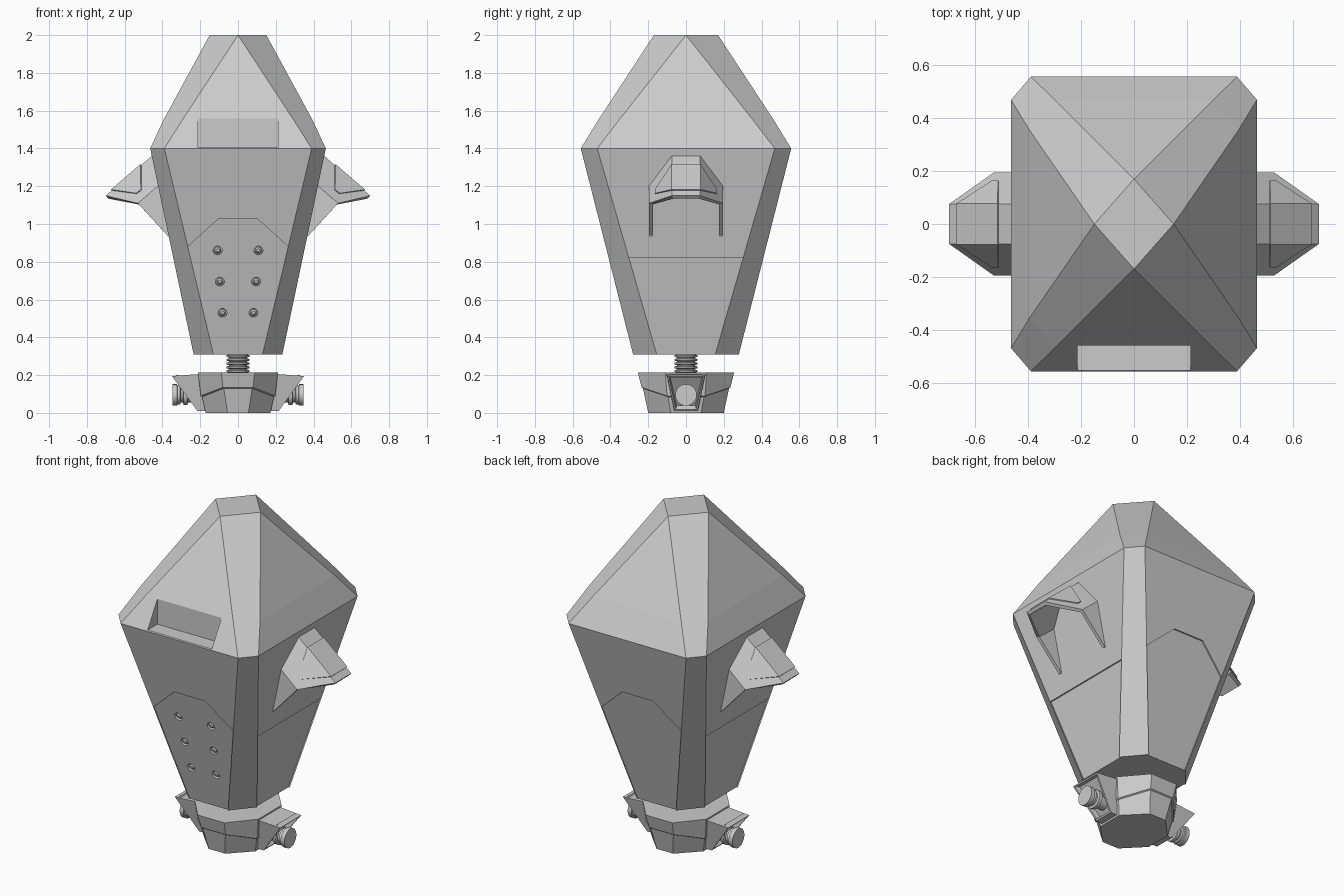
import bpy, bmesh, math
from mathutils import Vector, Matrix

cube = bpy.data.objects.get("Cube")
if cube:
    bpy.data.objects.remove(cube)

grey = bpy.data.materials.new("plain grey")
grey.use_nodes = True
colour = (0.6, 0.6, 0.6, 1)
grey.diffuse_color = colour
grey.node_tree.nodes["Principled BSDF"].inputs["Base Color"].default_value = colour


def finish(name, bm, recalc=True):
    if recalc:
        bmesh.ops.recalc_face_normals(bm, faces=bm.faces)
    mesh = bpy.data.meshes.new(name)
    bm.to_mesh(mesh)
    bm.free()
    mesh.materials.append(grey)
    obj = bpy.data.objects.new(name, mesh)
    bpy.context.collection.objects.link(obj)
    return obj


def apply(obj, kind, **settings):
    mod = obj.modifiers.new(kind.title(), kind)
    for key, value in settings.items():
        setattr(mod, key, value)
    bpy.context.view_layer.objects.active = obj
    bpy.ops.object.modifier_apply(modifier=mod.name)


def cut(obj, cutter):
    cutter.hide_render = True
    apply(obj, 'BOOLEAN', object=cutter, operation='DIFFERENCE', solver='EXACT')
    bpy.data.objects.remove(cutter)


def mirror(obj):
    apply(obj, 'MIRROR')


def octagon(hx, hy, cx, cy, z, side_z=None):
    """Rectangle with cut corners; side_z lowers the corners on the x sides."""
    s = z if side_z is None else side_z
    quarter = [(cx, hy, z), (hx, cy, s)]
    pts = []
    for sx, sy, flip in ((1, 1, 0), (1, -1, 1), (-1, -1, 0), (-1, 1, 1)):
        q = [Vector((x * sx, y * sy, h)) for x, y, h in quarter]
        pts += q[::-1] if flip else q
    return pts


def loft(name, rings):
    bm = bmesh.new()
    loops = [[bm.verts.new(p) for p in ring] for ring in rings]
    for a, b in zip(loops, loops[1:]):
        n = len(a)
        for i in range(n):
            j = (i + 1) % n
            bm.faces.new((a[i], a[j], b[j], b[i]))
    bm.faces.new(loops[0])
    bm.faces.new(loops[-1])
    bmesh.ops.remove_doubles(bm, verts=bm.verts, dist=0.0005)
    return finish(name, bm)


def slab(name, pts, offset):
    """Flat polygon thickened by an offset to both sides."""
    off = Vector(offset)
    return loft(name, [[Vector(p) - off for p in pts], [Vector(p) + off for p in pts]])


def lathe(name, profile, matrix, sides=20):
    rings = [[matrix @ Vector((r * math.cos(math.tau * i / sides),
                               r * math.sin(math.tau * i / sides), h))
              for i in range(sides)] for r, h in profile]
    obj = loft(name, rings)
    bpy.ops.object.select_all(action='DESELECT')
    obj.select_set(True)
    bpy.context.view_layer.objects.active = obj
    bpy.ops.object.shade_smooth_by_angle(angle=math.radians(35))
    return obj


# Body: tapered octagon below, pointed roof above
WIDE, LOW, MID, TOP = 1.4, 0.31, 1.55, 2.0
body = loft("body", [
    octagon(0.235, 0.28, 0.13, 0.155, LOW),
    octagon(0.465, 0.557, 0.39, 0.47, WIDE),
    octagon(0.395, 0.465, 0.295, 0.355, MID),
    octagon(0.15, 0.17, 0, 0, TOP)])


def lerp(a, b, z):
    return a + (b - a) * (z - LOW) / (WIDE - LOW)


def front_y(z):
    return lerp(0.28, 0.557, z)


def side_x(z):
    return lerp(0.235, 0.465, z)


# Shallow lower panels on the front, back and sides
STEP = 0.008
outline = [(-0.13, LOW), (-0.266, 0.88), (-0.1, 1.03), (0.1, 1.03), (0.266, 0.88), (0.13, LOW)]
for s in (-1, 1):
    cut(body, slab("panel_cutter", [(x, s * front_y(z), z) for x, z in outline], (0, STEP, 0)))
    side = [(s * side_x(z), t * lerp(0.155, 0.47, z), z)
            for z, t in ((LOW, -1), (0.82, -1), (0.82, 1), (LOW, 1))]
    cut(body, slab("panel_cutter", side, (STEP, 0, 0)))

# Window recess in the roof
window = [(x, -0.58, z) for x, z in ((-0.213, 1.406), (0.213, 1.406), (0.213, 1.6), (-0.213, 1.6))]
cut(body, slab("window_cutter", window, (0, 0.12, 0)))

# Bolts set in round holes on the front panel
tilt = Vector((0, -(WIDE - LOW), -0.277)).normalized().to_track_quat('Z', 'Y').to_matrix().to_4x4()
for x, z in ((0.108, 0.86), (0.096, 0.695), (0.082, 0.53)):
    for s in (-1, 1):
        place = Matrix.Translation((s * x, -front_y(z) + STEP, z)) @ tilt
        cut(body, lathe("hole_cutter", [(0.024, -0.018), (0.024, 0.03)], place, 16))
        lathe("bolt", [(0.017, -0.025), (0.017, -0.006), (0.01, 0)], place, 12)

# Ribbed neck
ribs = [(0.048, 0.19)]
for i in range(5):
    z = 0.213 + i * 0.02
    ribs += [(0.048, z), (0.062, z + 0.004), (0.062, z + 0.012), (0.048, z + 0.016)]
ribs.append((0.048, 0.33))
lathe("neck", ribs, Matrix.Identity(4))

# Base with a stepped collar
loft("base", [
    octagon(0.172, 0.2, 0.055, 0.08, 0),
    octagon(0.19, 0.228, 0.075, 0.095, 0.13, 0.085),
    octagon(0.197, 0.235, 0.08, 0.1, 0.135, 0.09),
    octagon(0.212, 0.255, 0.088, 0.11, 0.215)])

# Side brackets of the base, hollow on the outer face
bracket = loft("base_bracket", [
    [Vector(p) for p in ((0.13, -0.065, 0.01), (0.13, 0.065, 0.01),
                         (0.17, 0.105, 0.208), (0.17, -0.105, 0.208))],
    [Vector(p) for p in ((0.215, -0.062, 0.01), (0.215, 0.062, 0.01),
                         (0.35, 0.1, 0.195), (0.35, -0.1, 0.195))]])
bm = bmesh.new()
bm.from_mesh(bracket.data)
outer = [max(bm.faces, key=lambda f: f.calc_center_median().x)]
bmesh.ops.inset_region(bm, faces=outer, thickness=0.014)
bmesh.ops.inset_region(bm, faces=outer, thickness=0.004, depth=-0.03)
bm.to_mesh(bracket.data)
bm.free()
mirror(bracket)

# Thrusters poking out of the brackets
nozzle = lathe("thruster", [(0.04, 0.17), (0.04, 0.265), (0.054, 0.268), (0.054, 0.288),
                            (0.04, 0.291), (0.04, 0.303), (0.05, 0.306), (0.05, 0.32),
                            (0.057, 0.323), (0.057, 0.348)],
               Matrix.Translation((0, 0, 0.095)) @ Matrix.Rotation(math.pi / 2, 4, 'Y'), 24)
mirror(nozzle)


# Side hoods: three sloping facets with tapering legs, open below
def hood_z(x, y):
    return 1.36 - (x - 0.457) * 0.864 - max(0, abs(y) - 0.075) * 1.56


def shell(name, faces, thickness, offset):
    bm = bmesh.new()
    for pts in faces:
        f = bm.faces.new([bm.verts.new(p) for p in pts])
        f.normal_update()
        c = f.calc_center_median()
        if f.normal.dot(Vector((0.3, c.y * 8, 0.6))) < 0:
            f.normal_flip()
    bmesh.ops.remove_doubles(bm, verts=bm.verts, dist=0.0005)
    obj = finish(name, bm, False)
    apply(obj, 'SOLIDIFY', thickness=thickness, offset=offset, use_even_offset=True)
    mirror(obj)


def facets(x_in, x_tip, x_side_in, x_side, y_side):
    def at(x, y):
        return (x, y, hood_z(x, y))
    faces = [[at(x_in, -0.075), at(x_tip, -0.075), at(x_tip, 0.075), at(x_in, 0.075)]]
    for s in (-1, 1):
        faces.append([at(x_in, s * 0.075), at(x_tip, s * 0.075),
                      at(x_side, s * y_side), at(x_side_in, s * y_side)])
    return faces


hood = facets(0.445, 0.7, 0.415, 0.53, 0.195)
for s in (-1, 1):
    y = s * 0.195
    hood.append([(0.415, y, hood_z(0.415, y)), (0.53, y, hood_z(0.53, y)),
                 (0.37, y, 0.935), (0.355, y, 0.935)])
shell("side_hood", hood, 0.02, -1)
shell("hood_panel", facets(0.512, 0.668, 0.512, 0.535, 0.16), 0.006, 1)
